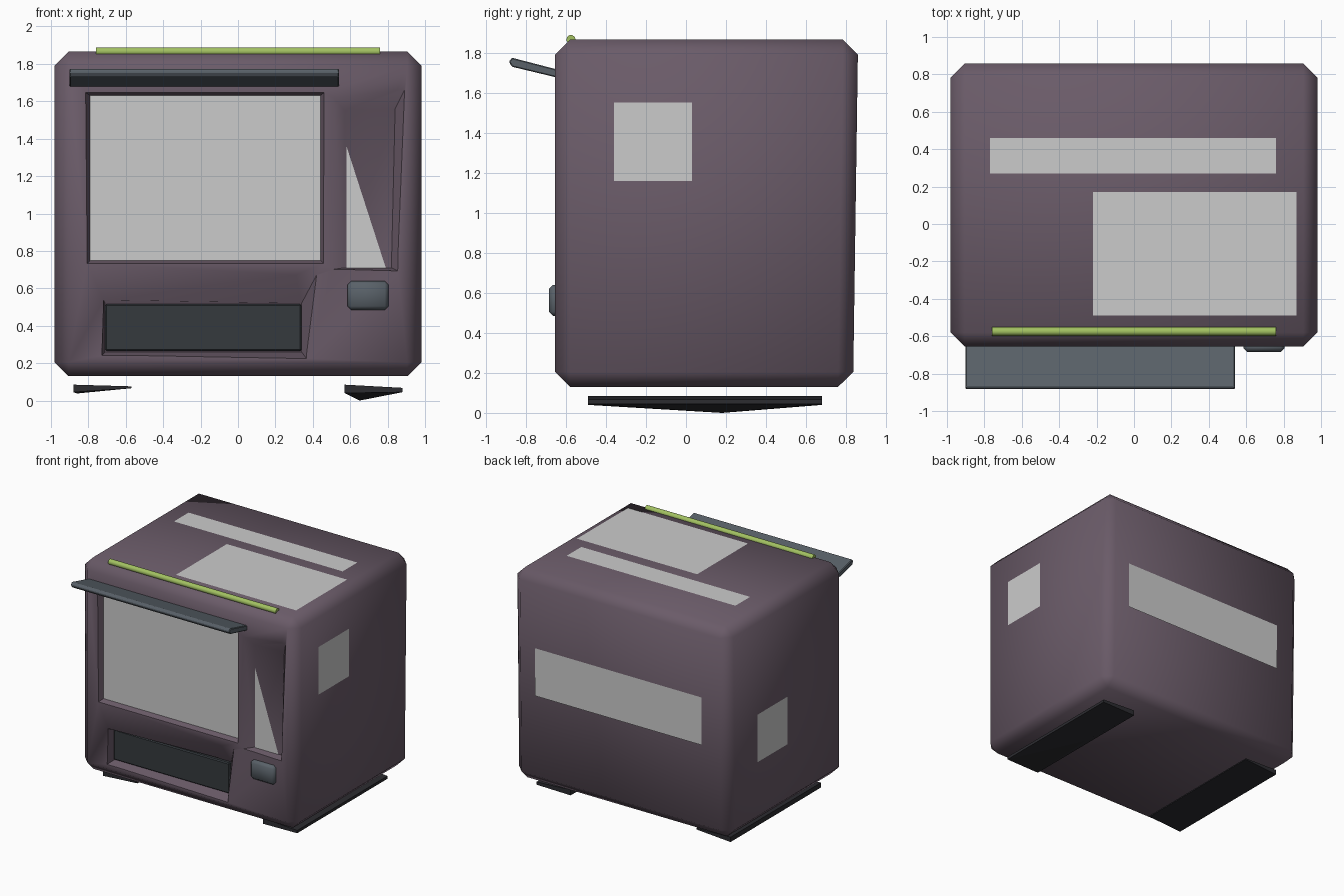
import bpy, bmesh, math
from mathutils import Vector

if "Cube" in bpy.data.objects:
    bpy.data.objects.remove(bpy.data.objects["Cube"])


def material(name, rgb):
    m = bpy.data.materials.new(name)
    m.diffuse_color = (*rgb, 1)
    m.use_nodes = True
    m.node_tree.nodes["Principled BSDF"].inputs["Base Color"].default_value = m.diffuse_color
    return m


PLUM = material("plum", (0.145, 0.105, 0.14))
SLATE = material("slate", (0.10, 0.12, 0.14))
DARK = material("dark", (0.035, 0.042, 0.048))
FOOT = material("foot_black", (0.025, 0.025, 0.03))
GREEN = material("green", (0.36, 0.53, 0.12))


def finish(name, bm, mat=None, angle=None):
    bmesh.ops.recalc_face_normals(bm, faces=bm.faces)
    me = bpy.data.meshes.new(name)
    bm.to_mesh(me)
    bm.free()
    ob = bpy.data.objects.new(name, me)
    bpy.context.collection.objects.link(ob)
    if mat:
        me.materials.append(mat)
    if angle:
        me.shade_smooth()
        me.set_sharp_from_angle(angle=math.radians(angle))
    return ob


def loft(name, a, b, mat=None, bevel=0, angle=None):
    """Solid between two matching point loops."""
    bm = bmesh.new()
    va = [bm.verts.new(p) for p in a]
    vb = [bm.verts.new(p) for p in b]
    bm.faces.new(va)
    bm.faces.new(vb[::-1])
    n = len(va)
    for i in range(n):
        j = (i + 1) % n
        bm.faces.new((va[j], va[i], vb[i], vb[j]))
    if bevel:
        bmesh.ops.bevel(bm, geom=bm.edges[:], offset=bevel, segments=1,
                        affect='EDGES', profile=0.5)
    return finish(name, bm, mat, angle)


def box(name, lo, hi, mat, bevel=0, angle=None):
    loop = lambda y: [(lo[0], y, lo[2]), (hi[0], y, lo[2]),
                      (hi[0], y, hi[2]), (lo[0], y, hi[2])]
    return loft(name, loop(lo[1]), loop(hi[1]), mat, bevel, angle)


def panel(name, axis, at, u, v, flip=False):
    """Flat rectangle at a fixed coordinate on one axis."""
    pts = []
    for s, t in ((u[0], v[0]), (u[1], v[0]), (u[1], v[1]), (u[0], v[1])):
        p = [s, t]
        p.insert(axis, at)
        pts.append(p)
    me = bpy.data.meshes.new(name)
    order = (3, 2, 1, 0) if flip else (0, 1, 2, 3)
    me.from_pydata(pts, [], [order])
    ob = bpy.data.objects.new(name, me)
    bpy.context.collection.objects.link(ob)
    return ob


# Chamfered cabinet body, slightly narrower in depth at the bottom
front = [(-0.98, -0.655, 0.13), (0.98, -0.655, 0.13),
         (0.98, -0.655, 1.865), (-0.98, -0.655, 1.865)]
back = [(-0.98, 0.835, 0.13), (0.98, 0.835, 0.13),
        (0.98, 0.86, 1.865), (-0.98, 0.86, 1.865)]
body = loft("cabinet_body", front, back, PLUM, bevel=0.075)

# Sloped recesses in the front: screen, tall niche, lower tray
recesses = [
    (-0.61, [(-0.79, 0.75), (0.44, 0.75), (0.44, 1.63), (-0.79, 1.63)],
     [(-0.81, 0.73), (0.46, 0.73), (0.465, 1.65), (-0.82, 1.65)]),
    (-0.60, [(0.57, 0.71), (0.82, 0.71), (0.84, 1.56), (0.57, 1.55)],
     [(0.50, 0.70), (0.86, 0.69), (0.90, 1.68), (0.50, 1.63)]),
    (-0.57, [(-0.71, 0.26), (0.34, 0.26), (0.34, 0.52), (-0.71, 0.52)],
     [(-0.73, 0.24), (0.37, 0.22), (0.43, 0.69), (-0.72, 0.54)]),
]
for depth, inner, outer in recesses:
    cutter = loft("recess_cutter", [(x, depth, z) for x, z in inner],
                  [(x, -0.665, z) for x, z in outer])
    cutter.hide_render = True
    mod = body.modifiers.new("recess", 'BOOLEAN')
    mod.operation = 'DIFFERENCE'
    mod.solver = 'EXACT'
    mod.object = cutter
    bpy.context.view_layer.objects.active = body
    bpy.ops.object.modifier_apply(modifier=mod.name)
    bpy.data.objects.remove(cutter)
body.data.shade_smooth()
body.data.set_sharp_from_angle(angle=math.radians(50))

# Grey panels on every side
panel("screen", 1, -0.614, (-0.79, 0.44), (0.75, 1.63))
panel("right_panel", 0, 0.984, (-0.36, 0.03), (1.16, 1.55))
panel("left_panel", 0, -0.984, (0.09, 0.48), (0.65, 1.04), True)
panel("back_panel", 1, 0.856, (-0.74, 0.77), (0.87, 1.26), True)
panel("top_strip", 2, 1.869, (-0.77, 0.76), (0.27, 0.46))
panel("top_panel", 2, 1.869, (-0.22, 0.87), (-0.49, 0.17))

# Triangular grey pane showing in the niche
pane = bpy.data.meshes.new("niche_pane")
pane.from_pydata([(0.58, -0.605, 0.71), (0.79, -0.605, 0.71),
                  (0.58, -0.605, 1.36)], [], [(0, 1, 2)])
bpy.context.collection.objects.link(bpy.data.objects.new("niche_pane", pane))

# Dark tray plate and push button
box("tray_plate", (-0.71, -0.60, 0.265), (0.34, -0.56, 0.515), DARK, 0.008)
box("button", (0.585, -0.685, 0.485), (0.805, -0.63, 0.64), SLATE, 0.02, 50)

# Tilted awning over the screen
awning = [(-0.885, 1.755), (-0.87, 1.73), (-0.62, 1.67), (-0.62, 1.71), (-0.87, 1.775)]
loft("awning", [(-0.90, y, z) for y, z in awning],
     [(0.54, y, z) for y, z in awning], SLATE, 0.005)

# Green light tube along the top front edge
ring = [(-0.575 + 0.023 * math.cos(i * math.tau / 10),
         1.866 + 0.023 * math.sin(i * math.tau / 10)) for i in range(10)]
loft("light_tube", [(-0.76, y, z) for y, z in ring],
     [(0.76, y, z) for y, z in ring], GREEN, angle=40)


# Thin wedge feet: corner heights plus one low point underneath
def foot(name, xs, heights, low):
    bm = bmesh.new()
    for x, (z0, z1) in zip(xs, heights):
        for y in (-0.49, 0.68):
            bm.verts.new((x, y, z0))
            bm.verts.new((x, y, z1))
    bm.verts.new(low)
    bmesh.ops.convex_hull(bm, input=bm.verts[:])
    finish(name, bm, FOOT)


foot("left_foot", (-0.88, -0.57), ((0.045, 0.085), (0.066, 0.076)), (-0.86, 0.18, 0.038))
foot("right_foot", (0.57, 0.88), ((0.04, 0.085), (0.045, 0.068)), (0.65, 0.18, 0.0))
